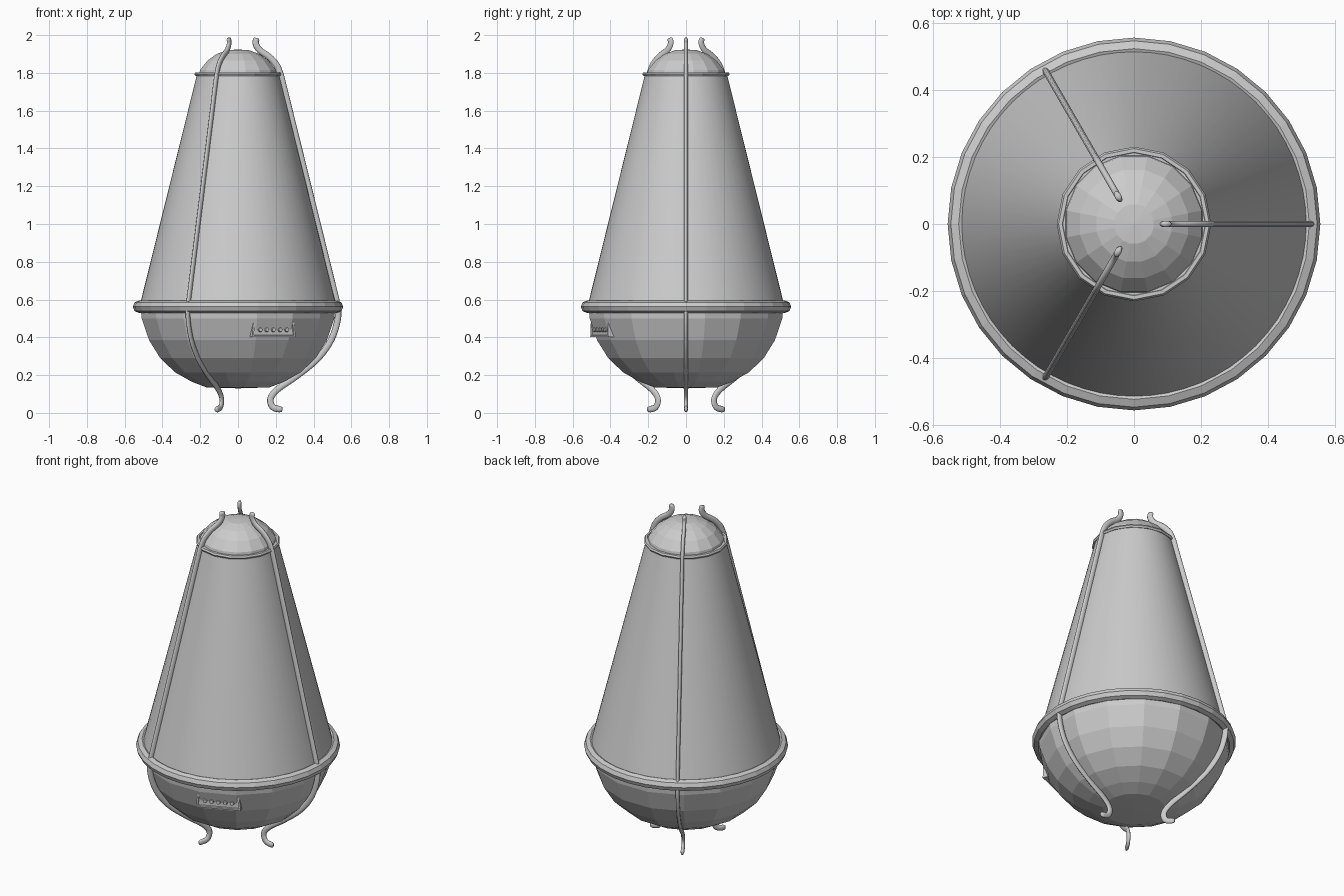
import bpy, bmesh, math
from mathutils import Matrix, Vector

cube = bpy.data.objects.get("Cube")
if cube:
    bpy.data.objects.remove(cube, do_unlink=True)

metal = bpy.data.materials.new("light grey metal")
metal.use_nodes = True
grey = (0.6, 0.6, 0.6, 1)
metal.diffuse_color = grey
metal.node_tree.nodes["Principled BSDF"].inputs["Base Color"].default_value = grey


def finish(name, bm):
    bmesh.ops.recalc_face_normals(bm, faces=bm.faces)
    mesh = bpy.data.meshes.new(name)
    bm.to_mesh(mesh)
    bm.free()
    mesh.materials.append(metal)
    obj = bpy.data.objects.new(name, mesh)
    bpy.context.collection.objects.link(obj)
    return obj


def lathe(name, profile, sides, turn=0.0, closed=False):
    """Spin a (radius, height) profile around the z axis."""
    bm = bmesh.new()
    verts = [bm.verts.new((r, 0, z)) for r, z in profile]
    edges = [bm.edges.new(pair) for pair in zip(verts, verts[1:])]
    if closed:
        edges.append(bm.edges.new((verts[-1], verts[0])))
    bmesh.ops.rotate(bm, verts=verts, cent=(0, 0, 0), matrix=Matrix.Rotation(turn, 3, "Z"))
    bmesh.ops.spin(bm, geom=verts + edges, cent=(0, 0, 0), axis=(0, 0, 1),
                   angle=math.tau, steps=sides, use_merge=True)
    bmesh.ops.remove_doubles(bm, verts=bm.verts, dist=0.0005)
    return finish(name, bm)


def ring(name, major, minor, height, sides, section):
    profile = [(major + minor * math.cos(math.tau * i / section),
                height + minor * math.sin(math.tau * i / section)) for i in range(section)]
    return lathe(name, profile, sides, closed=True)


# Faceted bowl and cap
half_step = math.pi / 16
lathe("bowl", [(0, 0.13), (0.17, 0.135), (0.25, 0.165), (0.34, 0.215),
               (0.42, 0.29), (0.48, 0.385), (0.52, 0.5), (0.525, 0.56)], 16, half_step)
lathe("cap", [(0.21, 1.79), (0.205, 1.815), (0.165, 1.865), (0.115, 1.9),
              (0.06, 1.92), (0, 1.924)], 16, half_step)

# Smooth tapered body
body = lathe("body", [(0, 0.57), (0.52, 0.57), (0.215, 1.8), (0, 1.8)], 64)
bpy.ops.object.select_all(action="DESELECT")
body.select_set(True)
bpy.context.view_layer.objects.active = body
bpy.ops.object.shade_smooth_by_angle(angle=math.radians(30))

# Rims
ring("middle_rim", 0.524, 0.033, 0.562, 32, 8)
ring("upper_rim", 0.22, 0.011, 1.793, 16, 6)

# Three rods, each running from a hooked tip down to a curled foot
upper = [(0.098, 1.985), (0.094, 1.955), (0.115, 1.92), (0.165, 1.885), (0.205, 1.84), (0.226, 1.79)]
lower = [(0.52, 0.6), (0.53, 0.51), (0.495, 0.39), (0.42, 0.285), (0.31, 0.195), (0.21, 0.125),
         (0.172, 0.075), (0.185, 0.03), (0.235, 0.017)]


def smooth_path(points, steps=4):
    """Catmull-Rom resampling of a short point list."""
    pts = [Vector(p) for p in points]
    pts = [2 * pts[0] - pts[1]] + pts + [2 * pts[-1] - pts[-2]]
    out = []
    for a, b, c, d in zip(pts, pts[1:], pts[2:], pts[3:]):
        for i in range(steps):
            t = i / steps
            out.append(0.5 * (2 * b + (c - a) * t + (2 * a - 5 * b + 4 * c - d) * t ** 2
                              + (3 * b - a - 3 * c + d) * t ** 3))
    return out + [pts[-2]]


def rod(name, angle, sides=10):
    path = smooth_path(upper) + smooth_path(lower)
    bm = bmesh.new()
    loops = []
    for i, p in enumerate(path):
        along = (path[min(i + 1, len(path) - 1)] - path[max(i - 1, 0)]).normalized()
        across = Vector((-along.y, along.x))
        depth = 0.017 * (0.7 if i in (0, len(path) - 1) else 1)
        loop = []
        for k in range(sides):
            a = math.tau * k / sides
            q = p + across * depth * math.cos(a)
            loop.append(bm.verts.new((q.x, 0.6 * depth * math.sin(a), q.y)))
        loops.append(loop)
    for one, two in zip(loops, loops[1:]):
        for k in range(sides):
            n = (k + 1) % sides
            bm.faces.new((one[k], one[n], two[n], two[k]))
    bm.faces.new(loops[0])
    bm.faces.new(loops[-1])
    bmesh.ops.rotate(bm, verts=bm.verts, cent=(0, 0, 0), matrix=Matrix.Rotation(angle, 3, "Z"))
    obj = finish(name, bm)
    obj.data.shade_smooth()


for name, angle in (("left_rod", 0), ("back_right_rod", 120), ("front_right_rod", 240)):
    rod(name, math.radians(angle))

# Control panel on the bowl, with a sunken face and a row of buttons
place = Matrix.Rotation(math.radians(22.5), 4, "Z") @ Matrix.Translation((0, -0.497, 0.44))
bm = bmesh.new()
bmesh.ops.create_cube(bm, size=1, matrix=Matrix.Translation((0, 0.05, 0)) @ Matrix.Diagonal((0.25, 0.1, 0.076, 1)))
for v in bm.verts:
    if v.co.z > 0:
        v.co.x *= 0.94
bm.normal_update()
front = [f for f in bm.faces if f.normal.y < -0.9]
bmesh.ops.inset_region(bm, faces=front, thickness=0.013, depth=0)
bmesh.ops.inset_region(bm, faces=front, thickness=0.003, depth=-0.008)
bm.transform(place)
finish("control_panel", bm)

bm = bmesh.new()
for i in range(-2, 3):
    spot = Matrix.Translation((i * 0.038, 0.003, 0)) @ Matrix.Rotation(math.pi / 2, 4, "X")
    bmesh.ops.create_cone(bm, cap_ends=True, segments=10, radius1=0.013, radius2=0.01,
                          depth=0.012, matrix=place @ spot)
finish("panel_buttons", bm)
